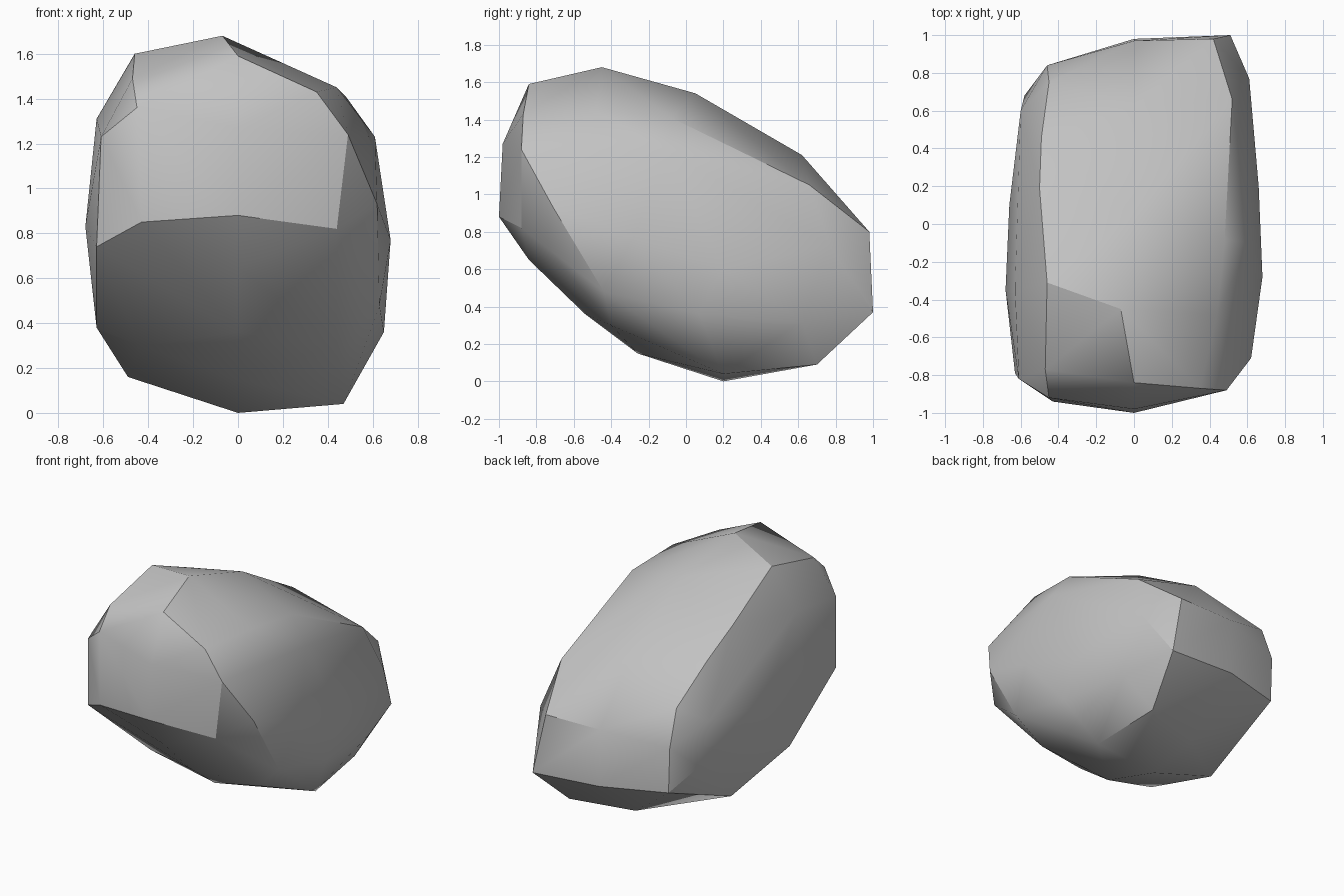
import bpy
import bmesh
import math

# Remove the default cube
cube = bpy.data.objects.get("Cube")
if cube:
    bpy.data.objects.remove(cube, do_unlink=True)

# Middle outline of the boulder as (y, z)
SPINE = [(-1, .88), (-.98, 1.27), (-.84, 1.59), (.05, 1.54), (.62, 1.21),
         (.97, .8), (.98, .4), (.57, .07), (.2, 0), (-.26, .15),
         (-.54, .36), (-.84, .65)]
# Highest corner, leaning slightly to the right
CREST = (-.07, -.45, 1.68)
# Ridge corners and side wall corners as (x, y, z)
LEFT_SHOULDER = [(.35, -.87, 1.43), (.44, -.48, 1.45), (.48, -.08, 1.41),
                 (.51, .2, 1.26), (.52, .66, 1.05), (.42, .98, .8),
                 (.51, 1, .37), (.43, .7, .09), (.47, .2, .04),
                 (.44, -.4, .3), (.44, -.88, .82), (.49, -.88, 1.24)]
LEFT_FLANK = [(.62, -.71, .93), (.68, -.28, .77), (.66, .2, .6),
              (.61, .77, .73), (.6, .62, .32), (.65, .07, .36),
              (.63, -.44, .48), (.61, -.1, 1.23)]
RIGHT_SHOULDER = [(-.45, -.92, 1.36), (-.47, -.77, 1.49), (-.46, -.31, 1.6),
                  (-.5, .19, 1.38), (-.49, .46, 1.23), (-.45, .75, .99),
                  (-.46, .84, .74), (-.45, .84, .42), (-.49, .19, .16),
                  (-.44, -.35, .3), (-.43, -.94, .85)]
RIGHT_FLANK = [(-.63, -.79, .74), (-.61, -.82, 1.23), (-.63, -.35, 1.31),
               (-.68, -.35, .83), (-.66, .1, .8), (-.6, .6, .88),
               (-.58, .68, .58), (-.63, -.27, .38)]


def stone_material(name, value):
    material = bpy.data.materials.new(name)
    material.use_nodes = True
    colour = (value, value, value, 1)
    material.diffuse_color = colour
    shader = next(node for node in material.node_tree.nodes
                  if node.type == "BSDF_PRINCIPLED")
    shader.inputs["Base Color"].default_value = colour
    shader.inputs["Roughness"].default_value = .9
    return material


# Boulder: a convex skin stretched over all the corners
points = [(0, y, z) for y, z in SPINE]
points += [CREST] + LEFT_SHOULDER + LEFT_FLANK
points += RIGHT_SHOULDER + RIGHT_FLANK

bm = bmesh.new()
for point in points:
    bm.verts.new(point)
bmesh.ops.convex_hull(bm, input=bm.verts[:])
buried = [vert for vert in bm.verts if not vert.link_faces]
bmesh.ops.delete(bm, geom=buried, context="VERTS")

# Merge nearly level triangles into broad chiselled facets
bmesh.ops.dissolve_limit(bm, angle_limit=math.radians(3),
                         verts=bm.verts[:], edges=bm.edges[:])
bmesh.ops.recalc_face_normals(bm, faces=bm.faces[:])

mesh = bpy.data.meshes.new("boulder")
bm.to_mesh(mesh)
bm.free()
boulder = bpy.data.objects.new("boulder", mesh)
bpy.context.collection.objects.link(boulder)
mesh.materials.append(stone_material("grey stone", .54))

# Soft faces with crisp ridges
bpy.ops.object.select_all(action="DESELECT")
boulder.select_set(True)
bpy.context.view_layer.objects.active = boulder
bpy.ops.object.shade_smooth_by_angle(angle=math.radians(30))
